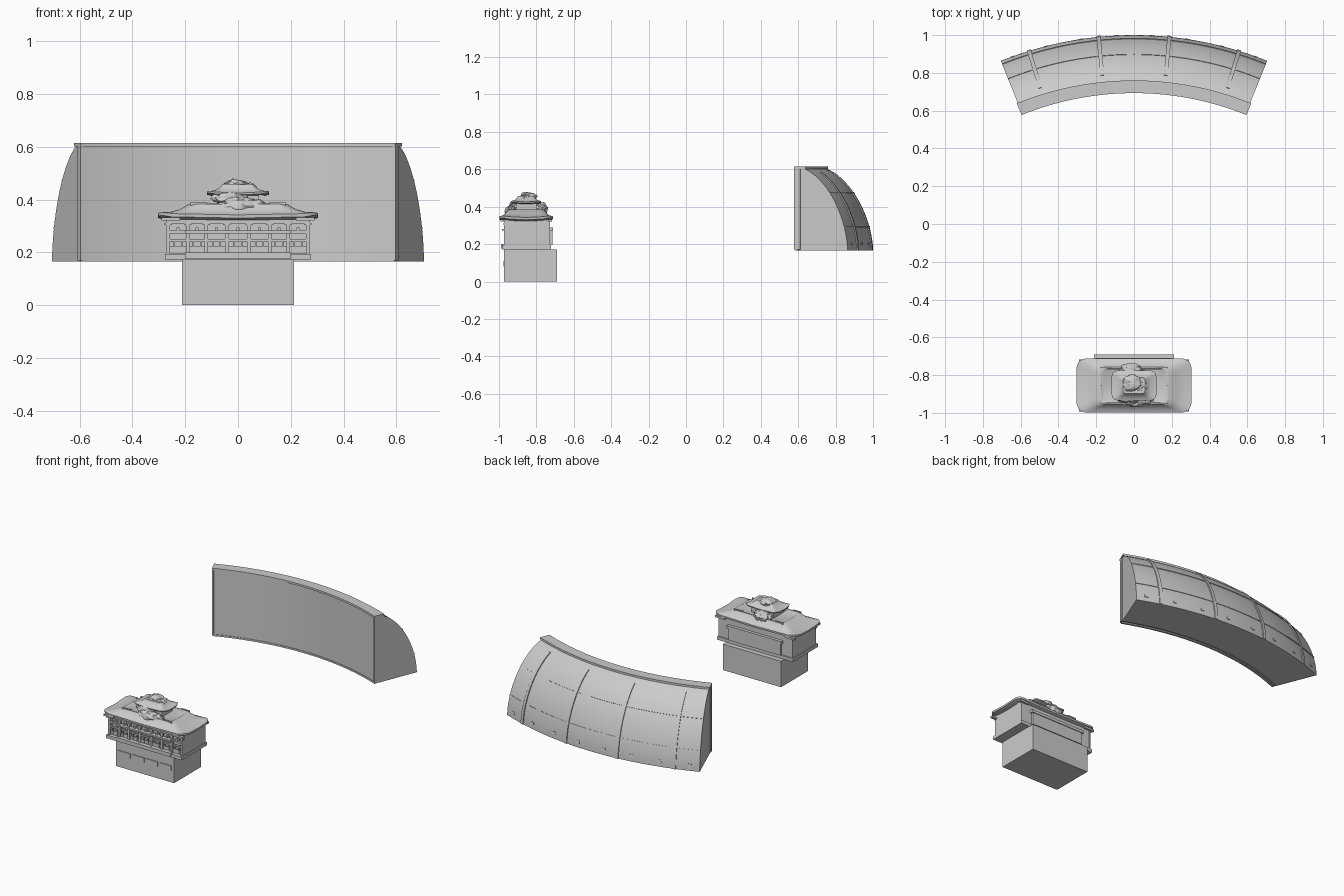
import bpy, bmesh, math, random
from mathutils import Vector, noise

if "Cube" in bpy.data.objects:
    bpy.data.objects.remove(bpy.data.objects["Cube"])

random.seed(4)
grey = bpy.data.materials.new("stone_grey")
grey.diffuse_color = (0.6, 0.6, 0.6, 1)
grey.use_nodes = True
grey.node_tree.nodes["Principled BSDF"].inputs["Base Color"].default_value = grey.diffuse_color
CY = -0.855           # centre of the pavilion
ARC_Y = -0.89         # centre of the curved wall


def finish(name, bm, smooth=None):
    bmesh.ops.recalc_face_normals(bm, faces=bm.faces)
    me = bpy.data.meshes.new(name)
    bm.to_mesh(me)
    bm.free()
    me.materials.append(grey)
    ob = bpy.data.objects.new(name, me)
    bpy.context.collection.objects.link(ob)
    if smooth:
        bpy.ops.object.select_all(action='DESELECT')
        ob.select_set(True)
        bpy.context.view_layer.objects.active = ob
        bpy.ops.object.shade_smooth_by_angle(angle=math.radians(smooth))
    return ob


def box(name, x0, x1, y0, y1, z0, z1):
    bm = bmesh.new()
    bmesh.ops.create_cube(bm, size=1)
    for v in bm.verts:
        v.co = ((x0 + x1) / 2 + v.co.x * (x1 - x0),
                (y0 + y1) / 2 + v.co.y * (y1 - y0),
                (z0 + z1) / 2 + v.co.z * (z1 - z0))
    return finish(name, bm)


def bridge(bm, rings):
    n = len(rings[0])
    for a, b in zip(rings, rings[1:]):
        for i in range(n):
            j = (i + 1) % n
            bm.faces.new((a[i], a[j], b[j], b[i]))
    bm.faces.new(rings[0])
    bm.faces.new(rings[-1])


def sweep(name, profile, a0, a1, n):
    """Sweep a closed (radius, z) profile around the arc centre, in degrees."""
    bm = bmesh.new()
    rings = []
    for i in range(n + 1):
        a = math.radians(a0 + (a1 - a0) * i / n)
        rings.append([bm.verts.new((r * math.sin(a), ARC_Y + r * math.cos(a), z))
                      for r, z in profile])
    bridge(bm, rings)
    return finish(name, bm, 25)


def roof(name, levels, lift, corner):
    """Loft rounded rectangles (half x, half y, z) with raised corners."""
    bm = bmesh.new()
    rings = []
    hx0, hy0 = levels[0][:2]
    for k, (hx, hy, z) in enumerate(levels):
        c = corner * hy / hy0
        ring = []
        for q, (sx, sy) in enumerate([(1, 1), (-1, 1), (-1, -1), (1, -1)]):
            for s in range(6):
                a = math.radians(90 * q + 18 * s)
                up = lift * (hx / hx0) ** 4 * (0.5 + 0.5 * math.sin(math.pi * s / 5))
                ring.append(bm.verts.new((sx * (hx - c) + c * math.cos(a),
                                          CY + sy * (hy - c) + c * math.sin(a), z + up)))
            # middle point of the next side stays low
            nx, ny = [(0, hy), (-hx, 0), (0, -hy), (hx, 0)][q]
            ring.append(bm.verts.new((nx, CY + ny, z)))
        rings.append(ring)
    bridge(bm, rings)
    return finish(name, bm, 35)


def rock(name, c, r):
    bm = bmesh.new()
    bmesh.ops.create_icosphere(bm, subdivisions=4, radius=1)
    off = Vector((random.random() * 9, random.random() * 9, 0))
    for v in bm.verts:
        k = 1 + 0.25 * noise.noise(v.co * 1.8 + off) + 0.12 * noise.noise(v.co * 4 + off)
        v.co = [c[i] + v.co[i] * r[i] * k for i in range(3)]
    return finish(name, bm, 30)


# --- curved wall -------------------------------------------------------------
def shell(t, d=0.0):
    e = 2 / 1.75
    return (1.59 + 0.30 * math.cos(t) ** e + d * math.cos(t),
            0.165 + 0.45 * math.sin(t) ** e + d * math.sin(t))


def strip(t0, t1, n, d):
    ts = [t0 + (t1 - t0) * i / n for i in range(n + 1)]
    return [shell(t, d) for t in ts] + [shell(t, -0.006) for t in reversed(ts)]


END = 21.9
sweep("wall_body", [(1.617, 0.165)] + [shell(1.44 * i / 18) for i in range(19)]
      + [(1.617, 0.613)], -END, END, 40)
sweep("wall_front_screen", [(1.59, 0.172), (1.617, 0.172), (1.617, 0.603), (1.59, 0.603)],
      -END, END, 40)
sweep("wall_top_lip", [(1.583, 0.602), (1.65, 0.602), (1.65, 0.615), (1.583, 0.615)],
      -END - 0.2, END + 0.2, 40)
sweep("wall_base_trim", [(1.586, 0.165), (1.6, 0.165), (1.6, 0.176), (1.586, 0.176)],
      -END, END, 40)
for s in (-1, 1):
    sweep("screen_end_post", [(1.585, 0.17), (1.618, 0.17), (1.618, 0.605), (1.585, 0.605)],
          s * END - 0.2, s * END + 0.2, 1)
for a in (-17.1, -5.7, 5.7, 17.1):
    sweep("wall_rib", strip(0, 1.2, 14, 0.006), a - 0.33, a + 0.33, 1)
for t in (0.33, 0.79):
    sweep("wall_band", strip(t, t + 0.018, 1, 0.003), -END, END, 40)
for i in range(8):
    a = -19.95 + 5.7 * i
    for z0, z1, w in ((0.19, 0.215, 0.5), (0.195, 0.21, 0.35)):
        out = 1.889 if w == 0.5 else 1.892
        sweep("wall_vent", [(1.87, z0), (out, z0), (out - 0.003, z1), (1.87, z1)],
              a - w, a + w, 1)

# --- pavilion base and walls ---------------------------------------------------
box("base_block", -0.213, 0.213, -0.972, -0.69, 0, 0.172)
for i in range(4):
    x = -0.15 + 0.1 * i
    box("base_plaque", x - 0.045, x + 0.045, -0.977, -0.971, 0.08, 0.11)
box("floor_slab", -0.277, 0.277, -0.984, -0.722, 0.172, 0.194)
box("front_step", -0.2, 0.2, -0.99, -0.95, 0.176, 0.2)
box("room_core", -0.262, 0.262, -0.94, -0.73, 0.19, 0.33)
for s in (-1, 1):
    box("side_wall", s * 0.267 - 0.005, s * 0.267 + 0.005, -0.965, -0.728, 0.19, 0.33)
box("back_panel", -0.19, 0.19, -0.735, -0.715, 0.194, 0.29)
box("back_beam", -0.2, 0.2, -0.735, -0.71, 0.272, 0.29)

# --- front columns, beams and railings ------------------------------------------
columns = [-0.265, -0.19, -0.12, -0.042, 0.042, 0.12, 0.19, 0.265]
for x in columns:
    box("front_column", x - 0.007, x + 0.007, -0.972, -0.955, 0.19, 0.325)
    box("column_bracket", x - 0.014, x + 0.014, -0.976, -0.955, 0.303, 0.312)
box("upper_beam", -0.27, 0.27, -0.972, -0.935, 0.31, 0.33)
box("middle_beam", -0.27, 0.27, -0.97, -0.955, 0.272, 0.282)
box("front_canopy", -0.2, 0.2, -0.985, -0.955, 0.272, 0.282)
for a, b in zip(columns, columns[1:]):
    box("railing_panel", a, b, -0.962, -0.955, 0.195, 0.222)
    box("railing_top", a, b, -0.968, -0.955, 0.242, 0.25)
    m = (a + b) / 2
    for x in (m - 0.014, m + 0.014):
        box("railing_post", x - 0.003, x + 0.003, -0.965, -0.957, 0.2, 0.25)
    box("lintel_block", m - 0.006, m + 0.006, -0.968, -0.935, 0.282, 0.295)

# --- roofs ---------------------------------------------------------------------
roof("main_roof", [(0.27, 0.125, 0.322), (0.303, 0.142, 0.33), (0.304, 0.143, 0.342),
                   (0.26, 0.127, 0.349), (0.22, 0.112, 0.362), (0.185, 0.098, 0.383),
                   (0.175, 0.09, 0.384), (0.165, 0.083, 0.378)], 0.006, 0.045)
for s in (-1, 1):
    for t in (-1, 1):
        box("ridge_cap", s * 0.15 - 0.03, s * 0.15 + 0.03, CY + t * 0.094 - 0.004,
            CY + t * 0.094 + 0.004, 0.375, 0.39)
        box("eave_bracket", s * 0.255 - 0.035, s * 0.255 + 0.035, CY + t * 0.128 - 0.01,
            CY + t * 0.128 + 0.01, 0.32, 0.332)
box("tower_wall", -0.08, 0.08, CY - 0.055, CY + 0.055, 0.37, 0.422)
roof("tower_roof", [(0.1, 0.066, 0.414), (0.117, 0.078, 0.418), (0.118, 0.079, 0.425),
                    (0.09, 0.063, 0.432), (0.07, 0.05, 0.445), (0.058, 0.042, 0.458),
                    (0.05, 0.035, 0.457)], 0.004, 0.025)

# --- rock sculpture over the roofs ------------------------------------------------
rock("rock_front", (0.0, -0.935, 0.375), (0.07, 0.032, 0.034))
rock("rock_front_side", (0.06, -0.93, 0.375), (0.045, 0.025, 0.026))
rock("rock_front_upper", (-0.03, -0.915, 0.405), (0.065, 0.03, 0.028))
rock("rock_back", (-0.015, -0.78, 0.385), (0.06, 0.04, 0.04))
rock("rock_top", (-0.01, -0.845, 0.45), (0.05, 0.045, 0.026))
rock("rock_top_side", (0.035, -0.86, 0.442), (0.035, 0.03, 0.022))
